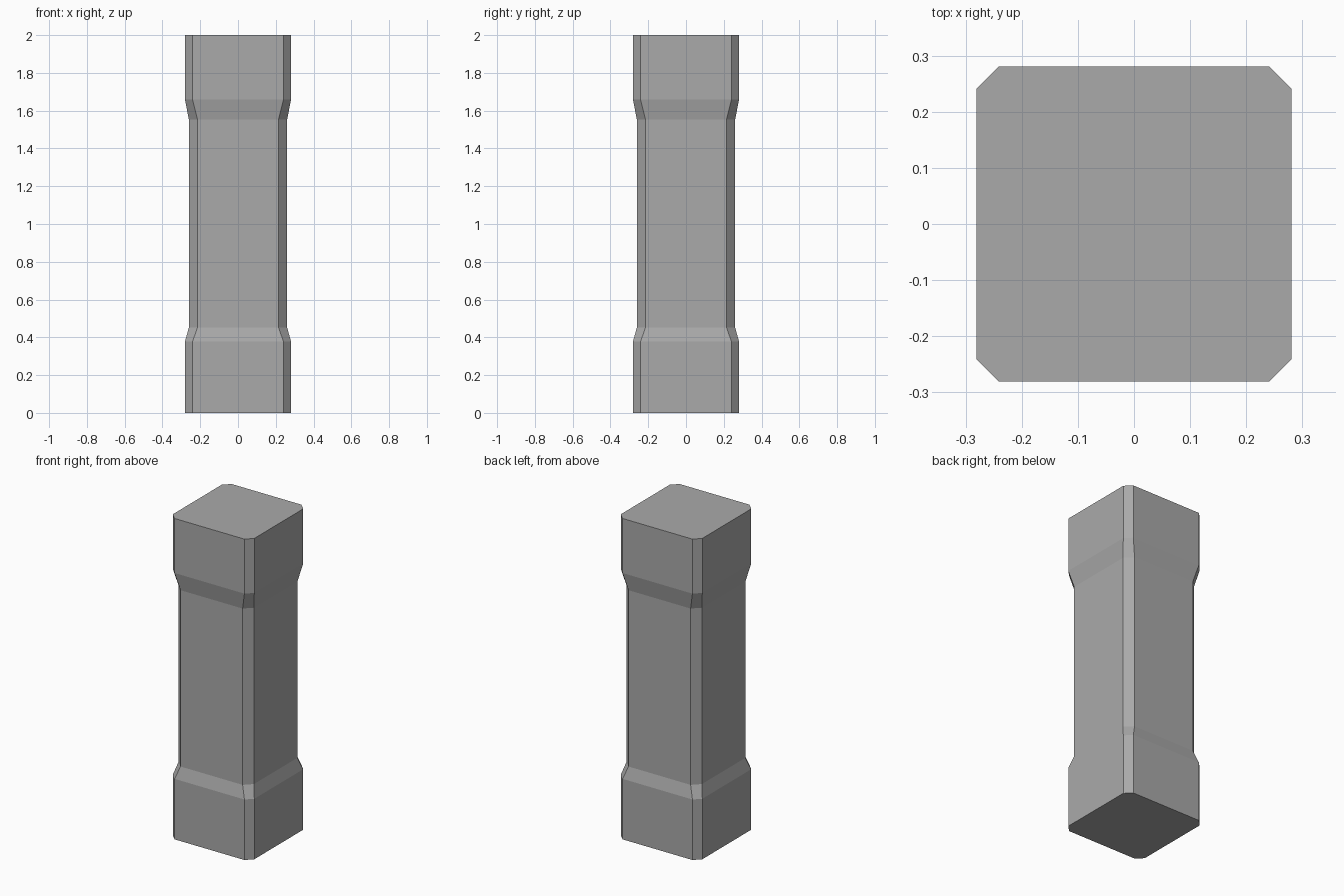
import bpy, bmesh

if "Cube" in bpy.data.objects:
    bpy.data.objects.remove(bpy.data.objects["Cube"])

# Plain grey stone
mat = bpy.data.materials.new("grey stone")
mat.diffuse_color = (0.4, 0.4, 0.4, 1)
mat.use_nodes = True
mat.node_tree.nodes["Principled BSDF"].inputs["Base Color"].default_value = mat.diffuse_color

# Pillar profile: (height, half width, half length of flat side)
LEVELS = [(0.0, 0.281, 0.241), (0.377, 0.281, 0.241), (0.453, 0.26, 0.214),
          (1.552, 0.26, 0.214), (1.66, 0.281, 0.241), (2.0, 0.281, 0.241)]


def ring(bm, z, w, c):
    """Square with cut corners, counter-clockwise."""
    pts = [(c, -w), (w, -c), (w, c), (c, w), (-c, w), (-w, c), (-w, -c), (-c, -w)]
    return [bm.verts.new((x, y, z)) for x, y in pts]


# Pillar: base block, narrowed shaft and top block in one lofted body
bm = bmesh.new()
rings = [ring(bm, *level) for level in LEVELS]
for low, high in zip(rings, rings[1:]):
    for i in range(8):
        j = (i + 1) % 8
        bm.faces.new((low[i], low[j], high[j], high[i]))
bm.faces.new(rings[0][::-1])
bm.faces.new(rings[-1])

mesh = bpy.data.meshes.new("pillar")
bm.to_mesh(mesh)
bm.free()
mesh.materials.append(mat)
bpy.context.collection.objects.link(bpy.data.objects.new("pillar", mesh))
